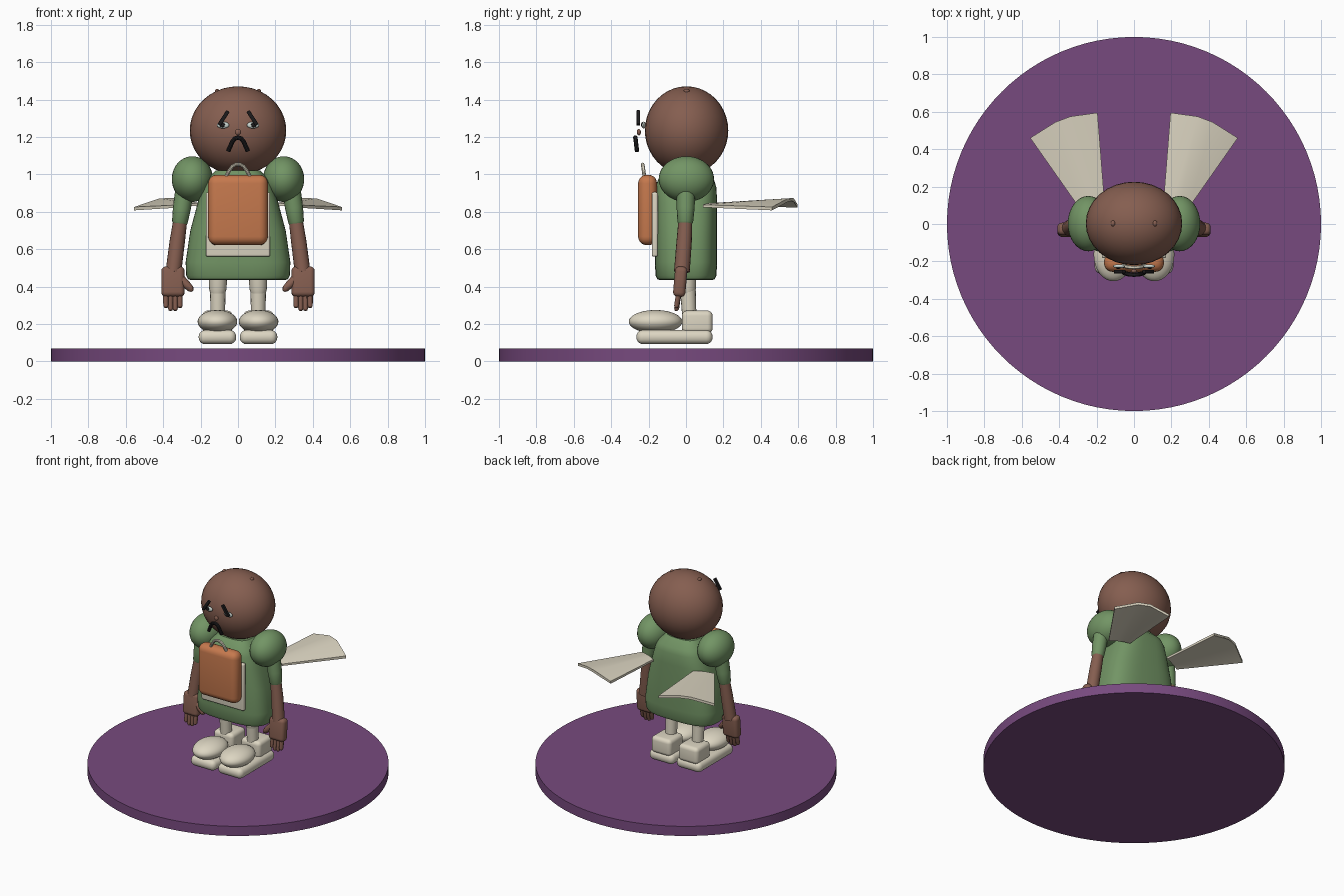
import bpy, bmesh, math
from mathutils import Vector, Matrix

if "Cube" in bpy.data.objects:
    bpy.data.objects.remove(bpy.data.objects["Cube"])


def material(name, rgb):
    m = bpy.data.materials.new(name)
    m.diffuse_color = (*rgb, 1)
    m.use_nodes = True
    m.node_tree.nodes["Principled BSDF"].inputs["Base Color"].default_value = m.diffuse_color
    return m


PURPLE = material("purple", (0.185, 0.068, 0.21))
BROWN = material("brown", (0.235, 0.112, 0.08))
GREEN = material("green", (0.17, 0.30, 0.13))
ORANGE = material("orange", (0.56, 0.19, 0.075))
CREAM = material("cream", (0.72, 0.67, 0.54))
BLACK = material("black", (0.012, 0.011, 0.012))
WHITE = material("eye white", (0.62, 0.70, 0.66))


def finish(bm, name, mat, angle=35):
    bmesh.ops.recalc_face_normals(bm, faces=bm.faces)
    me = bpy.data.meshes.new(name)
    bm.to_mesh(me)
    bm.free()
    ob = bpy.data.objects.new(name, me)
    bpy.context.collection.objects.link(ob)
    me.materials.append(mat)
    bpy.ops.object.select_all(action='DESELECT')
    ob.select_set(True)
    bpy.context.view_layer.objects.active = ob
    bpy.ops.object.shade_smooth_by_angle(angle=math.radians(angle))
    return ob


def ball(name, mat, c, r):
    bm = bmesh.new()
    bmesh.ops.create_uvsphere(bm, u_segments=32, v_segments=20, radius=1)
    bmesh.ops.transform(bm, matrix=Matrix.LocRotScale(Vector(c), None, Vector(r)), verts=bm.verts)
    return finish(bm, name, mat)


def box(name, mat, lo, hi, bevel=0.0, turn=None):
    """Rounded box from corner to corner, optionally turned about its centre."""
    lo, hi = Vector(lo), Vector(hi)
    bm = bmesh.new()
    bmesh.ops.create_cube(bm, size=1)
    bmesh.ops.scale(bm, vec=hi - lo, verts=bm.verts)
    if bevel:
        bmesh.ops.bevel(bm, geom=bm.edges[:], offset=bevel, segments=5, profile=0.5, affect='EDGES')
    if turn:
        bmesh.ops.transform(bm, matrix=turn, verts=bm.verts)
    bmesh.ops.translate(bm, vec=(lo + hi) / 2, verts=bm.verts)
    return finish(bm, name, mat)


def loft(name, mat, rings, angle=35):
    """Skin a list of equal-length closed rings and cap the ends."""
    bm = bmesh.new()
    vs = [[bm.verts.new(p) for p in ring] for ring in rings]
    n = len(vs[0])
    for a, b in zip(vs, vs[1:]):
        for i in range(n):
            bm.faces.new((a[i], a[(i + 1) % n], b[(i + 1) % n], b[i]))
    bm.faces.new(vs[0])
    bm.faces.new(vs[-1])
    return finish(bm, name, mat, angle)


def tube(name, mat, pts, radii, n=16):
    pts = [Vector(p) for p in pts]
    rings = []
    for i, p in enumerate(pts):
        t = pts[min(i + 1, len(pts) - 1)] - pts[max(i - 1, 0)]
        side = t.cross(Vector((0, 1, 0))).normalized()
        up = side.cross(t).normalized()
        rings.append([p + radii[i] * (math.cos(a) * side + math.sin(a) * up)
                      for a in (2 * math.pi * k / n for k in range(n))])
    return loft(name, mat, rings)


# Round base
bm = bmesh.new()
bmesh.ops.create_cone(bm, cap_ends=True, segments=96, radius1=1, radius2=1, depth=0.07)
bmesh.ops.translate(bm, vec=(0, 0, 0.035), verts=bm.verts)
finish(bm, "base_disc", PURPLE)

# Tunic: rounded cross-sections (z, half width, half depth)
tunic = [(0.435, 0.25, 0.14), (0.44, 0.266, 0.154), (0.46, 0.277, 0.163), (0.53, 0.28, 0.166),
         (0.70, 0.255, 0.166), (0.85, 0.215, 0.166), (0.93, 0.19, 0.163), (0.97, 0.17, 0.15),
         (1.02, 0.12, 0.10)]


def soft(v):
    return math.copysign(abs(v) ** 0.65, v)


loft("tunic", GREEN, [[(hx * soft(math.cos(a)), hy * soft(math.sin(a)), z)
                       for a in (2 * math.pi * k / 48 for k in range(48))] for z, hx, hy in tunic], 40)

# Head and small face parts
ball("head", BROWN, (0, 0.003, 1.235), (0.258, 0.223, 0.236))
ball("nose", BROWN, (0, -0.252, 1.226), (0.016, 0.011, 0.017))
tube("mouth", BLACK, [(-0.053, -0.262, 1.124), (-0.030, -0.268, 1.175), (-0.017, -0.270, 1.192),
                      (0, -0.271, 1.197), (0.017, -0.270, 1.192), (0.030, -0.268, 1.175),
                      (0.053, -0.262, 1.124)], [0.012] * 7, 10)

# Apron and pack with carrying loop
box("apron", CREAM, (-0.172, -0.183, 0.56), (0.172, -0.15, 0.905), 0.012)
box("pack", ORANGE, (-0.16, -0.256, 0.622), (0.16, -0.155, 0.998), 0.046)
tube("pack_handle", CREAM, [(-0.066, -0.222, 0.985), (-0.05, -0.226, 1.015), (-0.03, -0.23, 1.043),
                            (-0.012, -0.232, 1.053), (0.012, -0.232, 1.053), (0.03, -0.23, 1.043),
                            (0.05, -0.226, 1.015), (0.066, -0.222, 0.985)], [0.010] * 8, 10)

for s, side in ((-1, "left"), (1, "right")):
    # Eyes, brows, head nubs
    ball(side + "_eye", WHITE, (s * 0.08, -0.226, 1.264), (0.033, 0.010, 0.018))
    ball(side + "_pupil", BLACK, (s * 0.084, -0.234, 1.266), (0.014, 0.006, 0.014))
    box(side + "_brow", BLACK, (s * 0.077 - 0.010, -0.264, 1.258), (s * 0.077 + 0.010, -0.246, 1.346),
        0.003, Matrix.Rotation(-s * math.radians(33), 4, 'Y'))
    ball(side + "_head_nub", BROWN, (s * 0.112, 0.003, 1.445), (0.012, 0.016, 0.012))

    # Puffed shoulder, sleeve, forearm
    ball(side + "_shoulder", GREEN, (s * 0.244, 0.002, 0.975), (0.11, 0.148, 0.122))
    tube(side + "_sleeve", GREEN, [(s * 0.285, 0, 0.92), (s * 0.30, -0.002, 0.82),
                                   (s * 0.311, -0.004, 0.745), (s * 0.313, -0.004, 0.735)],
         [0.05, 0.048, 0.042, 0.036])
    tube(side + "_forearm", BROWN, [(s * 0.308, -0.003, 0.76), (s * 0.325, -0.010, 0.64),
                                    (s * 0.345, -0.022, 0.48)], [0.037, 0.041, 0.042])

    # Hand with fingers and thumb
    box(side + "_palm", BROWN, (s * 0.348 - 0.062, -0.064, 0.345), (s * 0.348 + 0.062, 0.002, 0.508),
        0.025, Matrix.Rotation(math.radians(-5), 4, 'X'))
    for k, drop in enumerate((0.285, 0.27, 0.27, 0.285)):
        x = 0.348 + (k - 1.5) * 0.025
        tube(side + "_finger", BROWN, [(s * x, -0.038, 0.37), (s * x, -0.05, drop + 0.014),
                                       (s * x, -0.053, drop + 0.004), (s * x, -0.053, drop)],
             [0.015, 0.014, 0.010, 0.004], 10)
    tube(side + "_thumb", BROWN, [(s * 0.305, -0.035, 0.44), (s * 0.275, -0.042, 0.41),
                                  (s * 0.25, -0.046, 0.385), (s * 0.243, -0.047, 0.377)],
         [0.024, 0.022, 0.017, 0.007], 12)

    # Stockinged leg
    tube(side + "_thigh", CREAM, [(s * 0.106, 0.005, 0.50), (s * 0.108, 0.007, 0.39),
                                  (s * 0.109, 0.008, 0.365)], [0.05, 0.047, 0.040])
    tube(side + "_shin", CREAM, [(s * 0.108, 0.01, 0.385), (s * 0.108, 0.02, 0.20)], [0.042, 0.037])

    # Shoe
    box(side + "_sole", CREAM, (s * 0.11 - 0.10, -0.265, 0.093), (s * 0.11 + 0.10, 0.142, 0.168), 0.034)
    ball(side + "_toe_cap", CREAM, (s * 0.11, -0.163, 0.213), (0.106, 0.143, 0.062))
    box(side + "_heel", CREAM, (s * 0.11 - 0.08, -0.022, 0.15), (s * 0.11 + 0.08, 0.142, 0.272), 0.028)

    # Wing: thin folded fan, root and tip edges given from outer to inner
    root = [(0.295, 0.09, 0.838), (0.25, 0.11, 0.845), (0.205, 0.13, 0.847), (0.16, 0.15, 0.842)]
    tip = [(0.555, 0.46, 0.826), (0.42, 0.545, 0.872), (0.34, 0.575, 0.874), (0.195, 0.595, 0.842)]
    rings = []
    for edge, thick in ((root, 0.014), (tip, 0.018)):
        top = [(s * x, y, z) for x, y, z in edge]
        rings.append(top + [(x, y, z - thick) for x, y, z in reversed(top)])
    loft(side + "_wing", CREAM, rings, 20)
